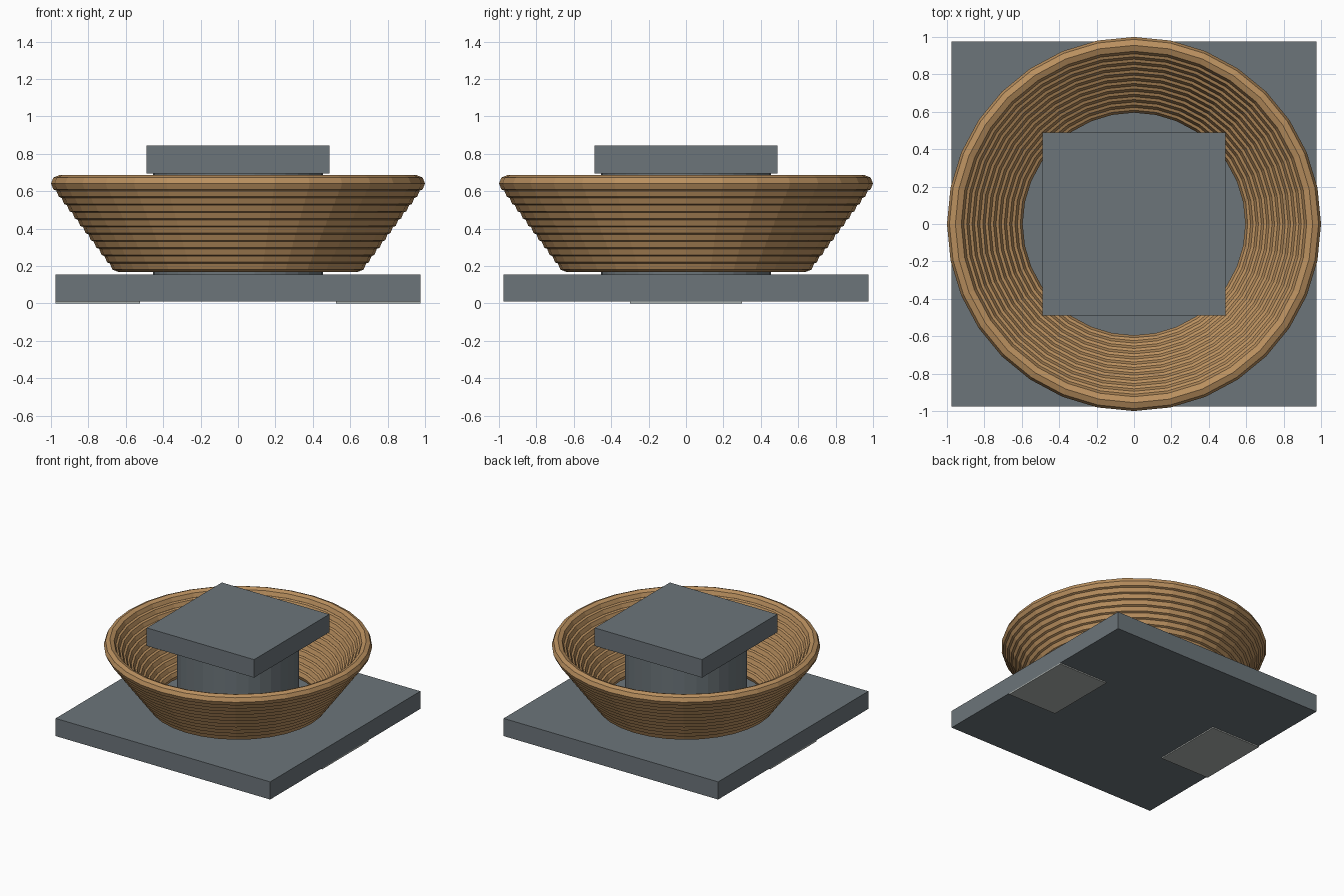
import bpy
from math import radians

default_cube = bpy.data.objects.get("Cube")
if default_cube:
    bpy.data.objects.remove(default_cube, do_unlink=True)


def material(name, srgb):
    linear = [((c / 255 + 0.055) / 1.055) ** 2.4 for c in srgb] + [1]
    mat = bpy.data.materials.new(name)
    mat.use_nodes = True
    mat.diffuse_color = linear
    mat.node_tree.nodes["Principled BSDF"].inputs["Base Color"].default_value = linear
    return mat


slate = material("slate grey", (108, 117, 122))
pale = material("pale grey", (174, 179, 176))
clay = material("clay brown", (186, 144, 95))


def finish(name, mat):
    obj = bpy.context.object
    obj.name = obj.data.name = name
    obj.data.materials.append(mat)
    return obj


def slab(name, mat, x, half_x, half_y, bottom, top):
    bpy.ops.mesh.primitive_cube_add(size=2, location=(x, 0, (bottom + top) / 2))
    bpy.context.object.scale = (half_x, half_y, (top - bottom) / 2)
    bpy.ops.object.transform_apply(location=False, rotation=False)
    return finish(name, mat)


# Base plate with a pad under each side
slab("base_plate", slate, 0, 0.975, 0.975, 0.01, 0.155)
for side, sign in (("left", 1), ("right", -1)):
    slab(side + "_foot_pad", pale, sign * 0.75, 0.225, 0.3, 0, 0.012)

# Central column and its square cap
bpy.ops.mesh.primitive_cylinder_add(vertices=32, radius=0.455, depth=0.55, location=(0, 0, 0.425))
finish("column", slate)
bpy.ops.object.shade_smooth_by_angle(angle=radians(5))
slab("column_cap", slate, 0, 0.488, 0.488, 0.695, 0.843)

# Bowl wall of stacked coils, widening upwards
COILS = 12
for i in range(COILS):
    t = i / (COILS - 1)
    bpy.ops.mesh.primitive_torus_add(
        major_segments=32, minor_segments=8,
        major_radius=0.64 + 0.315 * t, minor_radius=0.045,
        location=(0, 0, 0.213 + 0.428 * t))
    finish(f"bowl_coil_{i + 1}", clay)
